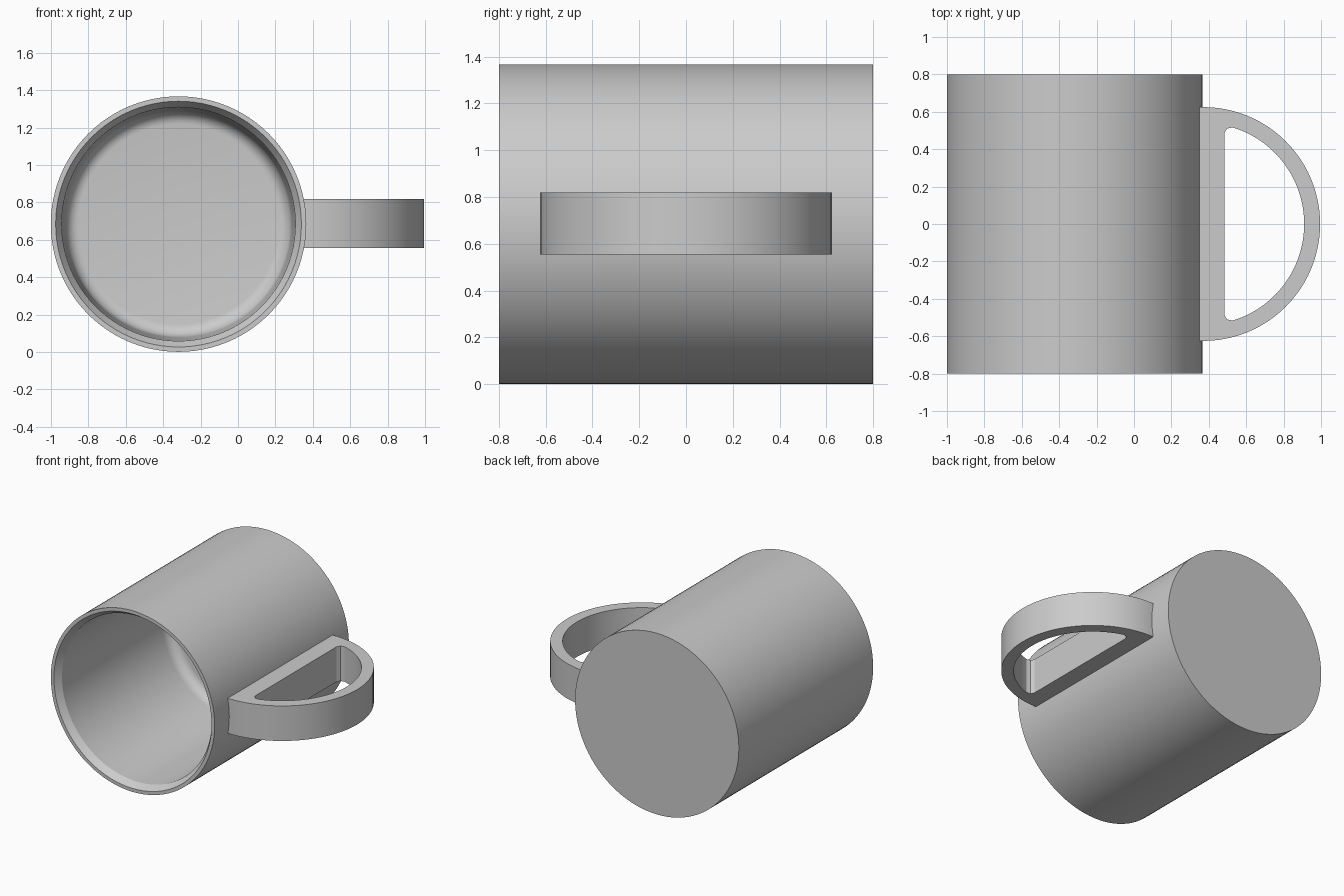
import bpy, bmesh
from math import sin, cos, pi, radians

if "Cube" in bpy.data.objects:
    bpy.data.objects.remove(bpy.data.objects["Cube"])

CX, CZ = -0.318, 0.684   # body axis, running along y
SEG = 96


def smooth(obj):
    bpy.ops.object.select_all(action='DESELECT')
    obj.select_set(True)
    bpy.context.view_layer.objects.active = obj
    bpy.ops.object.shade_smooth_by_angle(angle=radians(25))


def lathe_y(name, profile):
    """Revolve (radius, y) points about the body axis and cap both ends."""
    bm = bmesh.new()
    rings = [[bm.verts.new((CX + r * cos(2 * pi * i / SEG), y, CZ + r * sin(2 * pi * i / SEG)))
              for i in range(SEG)] for r, y in profile]
    for a, b in zip(rings, rings[1:]):
        for i in range(SEG):
            j = (i + 1) % SEG
            bm.faces.new((a[i], a[j], b[j], b[i]))
    bm.faces.new(rings[0])
    bm.faces.new(rings[-1])
    bmesh.ops.recalc_face_normals(bm, faces=bm.faces)
    mesh = bpy.data.meshes.new(name)
    bm.to_mesh(mesh)
    bm.free()
    obj = bpy.data.objects.new(name, mesh)
    bpy.context.collection.objects.link(obj)
    smooth(obj)


# Mug body: base, outer wall, bevelled rim, tapered inside, rounded inner floor
fillet = [(0.535 + 0.07 * cos(t * pi / 12), 0.41 + 0.08 * sin(t * pi / 12)) for t in range(7)]
lathe_y("mug_body", [(0.683, 0.8), (0.683, -0.8), (0.657, -0.8), (0.625, -0.75)] + fillet)


# Handle: D-shaped plate with a D-shaped hole
HX, R_OUT, R_IN = 0.37, 0.625, 0.54
outer = [(0.335, -R_OUT)] + [(HX + R_OUT * cos(a), R_OUT * sin(a))
         for a in (pi * (i / 48 - 0.5) for i in range(49))] + [(0.335, R_OUT)]
lim = radians(73)
inner = [(0.483, -0.485), (0.497, -0.510)] + [(HX + R_IN * cos(a), R_IN * sin(a))
         for a in (lim * (i / 20 - 1) for i in range(41))] + [(0.497, 0.510), (0.483, 0.485)]

curve = bpy.data.curves.new("handle", 'CURVE')
curve.dimensions = '2D'
curve.fill_mode = 'BOTH'
curve.extrude = 0.132
for loop in (outer, inner):
    spline = curve.splines.new('POLY')
    spline.points.add(len(loop) - 1)
    for p, (x, y) in zip(spline.points, loop):
        p.co = (x, y, 0, 1)
    spline.use_cyclic_u = True
handle = bpy.data.objects.new("handle", curve)
handle.location.z = 0.687
bpy.context.collection.objects.link(handle)
bpy.ops.object.select_all(action='DESELECT')
handle.select_set(True)
bpy.context.view_layer.objects.active = handle
bpy.ops.object.convert(target='MESH')
handle = bpy.context.view_layer.objects.active
bm = bmesh.new()
bm.from_mesh(handle.data)
bmesh.ops.remove_doubles(bm, verts=bm.verts, dist=0.0005)
bmesh.ops.recalc_face_normals(bm, faces=bm.faces)
bm.to_mesh(handle.data)
bm.free()
smooth(handle)
